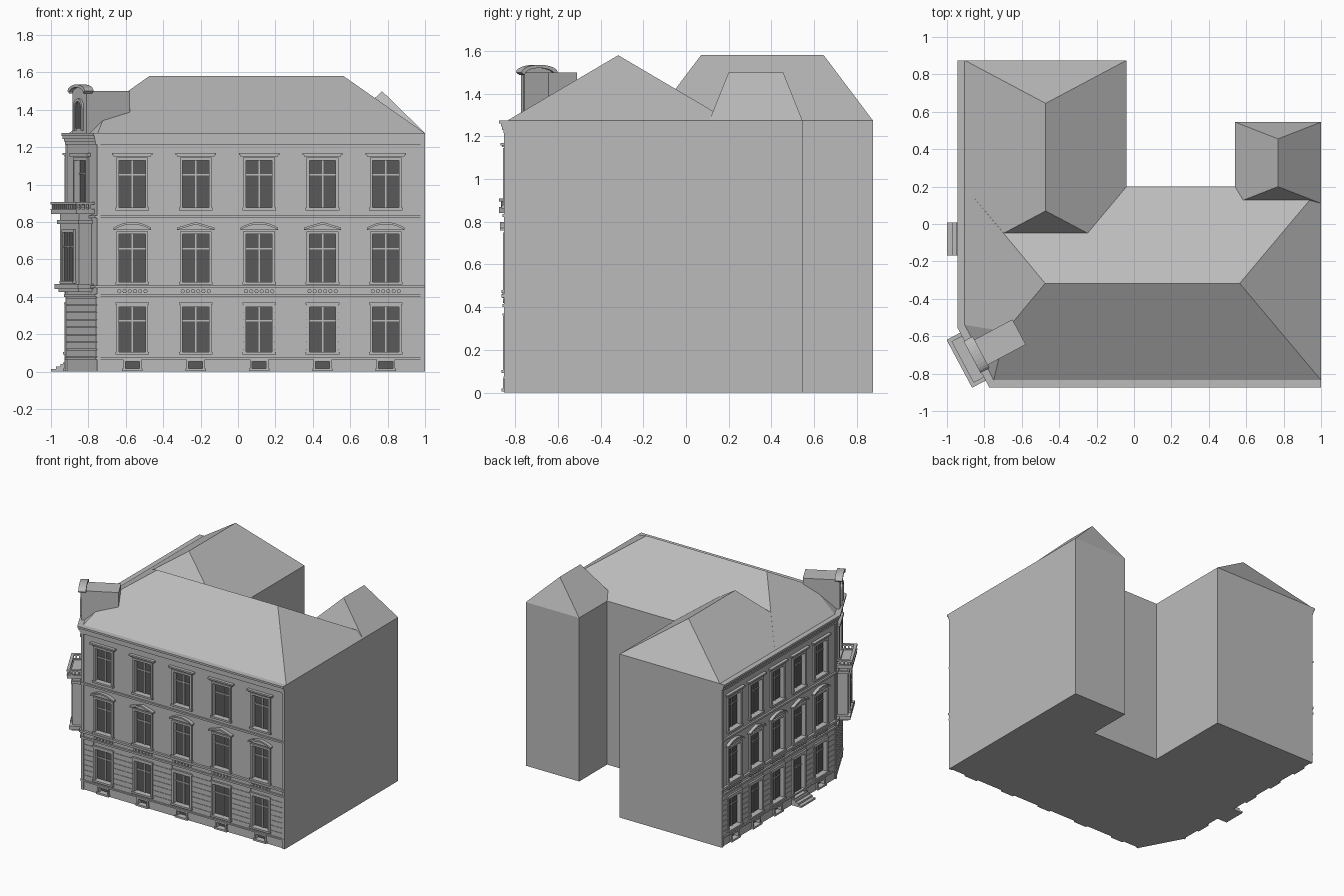
import bpy, bmesh, math
from mathutils import Vector

if "Cube" in bpy.data.objects:
    bpy.data.objects.remove(bpy.data.objects["Cube"])


def material(name, v):
    m = bpy.data.materials.new(name)
    m.diffuse_color = (v, v, v, 1)
    m.use_nodes = True
    m.node_tree.nodes["Principled BSDF"].inputs["Base Color"].default_value = m.diffuse_color
    return m


STONE = material("stone_grey", 0.5)
GLASS = material("dark_glass", 0.1)
parts = {}          # part name -> bmesh that gathers its pieces


def prism(name, bottom, top):
    """Closed solid between two matching loops of points."""
    bm = parts.setdefault(name, bmesh.new())
    a = [bm.verts.new(p) for p in bottom]
    b = [bm.verts.new(p) for p in top]
    n = len(a)
    bm.faces.new(a)
    bm.faces.new(b[::-1])
    for i in range(n):
        bm.faces.new((a[i], b[i], b[(i + 1) % n], a[(i + 1) % n]))


class Facade:
    """Wall frame: u runs along the wall, d points outward, z is up."""
    def __init__(self, origin, u, n):
        self.o, self.u, self.n = Vector(origin), Vector(u).normalized(), Vector(n).normalized()

    def p(self, u, d, z):
        return self.o + self.u * u + self.n * d + Vector((0, 0, z))

    def shape(self, name, pts, d0, d1):
        prism(name, [self.p(u, d0, z) for u, z in pts], [self.p(u, d1, z) for u, z in pts])

    def box(self, name, u0, u1, z0, z1, d0, d1):
        self.shape(name, [(u0, z0), (u1, z0), (u1, z1), (u0, z1)], d0, d1)


B, C = Vector((-0.755, -0.845, 0)), Vector((-0.915, -0.545, 0))
front = Facade((0, -0.845, 0), (1, 0, 0), (0, -1, 0))
left = Facade((-0.915, 0, 0), (0, 1, 0), (-1, 0, 0))
corner = Facade((B + C) / 2, B - C, (-0.3, -0.16, 0))
HALF = (B - C).length / 2
FRONT_U = [-0.565, -0.226, 0.113, 0.452, 0.79]
LEFT_U = [-0.345, -0.08, 0.185, 0.45, 0.715]
DOOR_U = -0.08


def belt(name, z0, z1, d):
    """Moulding that follows the three street walls with mitred corners."""
    def mitre(pt, n1, n2):
        return pt + (n1 + n2) * (d / (1 + n1.dot(n2)))
    outer = [Vector((1, -0.845 - d, 0)), mitre(B, front.n, corner.n),
             mitre(C, corner.n, left.n), Vector((-0.915 - d, 0.875, 0))]
    inner = [Vector((-0.905, 0.875, 0)), C + Vector((0.01, 0, 0)),
             B + Vector((0, 0.01, 0)), Vector((1, -0.835, 0))]
    loop = outer + inner
    prism(name, [q + Vector((0, 0, z0)) for q in loop], [q + Vector((0, 0, z1)) for q in loop])


def window(f, u, z0, z1, w=0.14, base=0.0, cut=True, bars=True, border=0.015):
    """Recessed pane with sash bars and a raised surround."""
    h = w / 2
    g = base - 0.028 if cut else base
    if cut:
        f.box("opening_cutter", u - h, u + h, z0, z1, base - 0.03, base + 0.05)
    f.box("window_glass", u - h, u + h, z0, z1, g - 0.004, g + 0.004)
    if bars:
        zt = z0 + (z1 - z0) * 0.7
        f.box("window_bars", u - 0.004, u + 0.004, z0, z1, g, g + 0.01)
        f.box("window_bars", u - h, u + h, zt - 0.004, zt + 0.004, g, g + 0.01)
    for s in (-1, 1):
        a, b = sorted((u + s * h, u + s * (h + border)))
        f.box("window_surrounds", a, b, z0, z1 + border, base - 0.002, base + 0.012)
    f.box("window_surrounds", u - h, u + h, z1, z1 + border, base - 0.002, base + 0.012)
    f.box("window_sills", u - h - border - 0.005, u + h + border + 0.005, z0 - 0.014, z0,
          base - 0.002, base + 0.02)


def pediment(f, u, z, arched, base=0.0, w=0.1):
    """Segmental or triangular hood over a window."""
    n = 10 if arched else 2
    rise = 0.03
    ts = [-1 + 2 * i / n for i in range(n + 1)]
    top = [(u + w * t, z + 0.013 + rise * ((1 - t * t) if arched else 1 - abs(t))) for t in ts]
    low = [(a, b - 0.012) for a, b in top]
    f.shape("window_hoods", top + low[::-1], base, base + 0.026)
    f.shape("window_hood_panels", low, base, base + 0.01)


# Street wall windows, three storeys
for f, us in ((front, FRONT_U), (left, LEFT_U)):
    for i, u in enumerate(us):
        if f is left and u == DOOR_U:
            window(f, u, 0.05, 0.345, 0.13)
        else:
            window(f, u, 0.105, 0.345)
            window(f, u, 0.018, 0.055, 0.075, bars=False, border=0.012)
        f.box("window_keystrip", u - 0.09, u + 0.09, 0.36, 0.37, 0, 0.014)
        window(f, u, 0.48, 0.735)
        pediment(f, u, 0.757, i % 2 == 0)
        window(f, u, 0.877, 1.13)
        f.box("upper_window_hoods", u - 0.1, u + 0.1, 1.15, 1.158, 0, 0.016)
        f.box("upper_window_hoods", u - 0.108, u + 0.108, 1.158, 1.17, 0, 0.024)
        # Row of round ornaments under the first-floor sill
        for k in range(6):
            c = u - 0.07 + 0.028 * k
            f.shape("round_ornaments", [(c + 0.011 * math.cos(j * math.pi / 4),
                    0.43 + 0.011 * math.sin(j * math.pi / 4)) for j in range(8)], 0, 0.012)

# Rusticated courses between ground-floor openings
for f, us, lo, hi in ((front, FRONT_U, -0.755, 1), (left, LEFT_U, -0.545, 0.875),
                      (corner, [], -HALF, HALF)):
    edges = [lo] + [e for u in us for e in (u - 0.086, u + 0.086)] + [hi]
    for a, b in zip(edges[::2], edges[1::2]):
        for k in range(8):
            z = 0.08 + k * 0.04
            f.box("rusticated_courses", a, b, z, z + 0.035, -0.002, 0.004)

# Corner pilaster strips
for f, a, b in ((front, -0.755, -0.735), (front, 0.975, 1), (left, -0.545, -0.525),
                (left, 0.855, 0.875)):
    f.box("pilaster_strips", a, b, 0, 1.26, -0.002, 0.008)

# Continuous belts and the stepped main cornice
for z0, z1, d in ((0.065, 0.076, 0.01), (0.40, 0.414, 0.014), (0.446, 0.462, 0.018),
                  (0.822, 0.836, 0.014), (1.215, 1.23, 0.01), (1.23, 1.245, 0.016),
                  (1.245, 1.26, 0.022), (1.26, 1.275, 0.03)):
    belt("cornice" if z0 > 1.2 else "belt_courses", z0, z1, d)

# Entrance steps
for k in range(3):
    left.box("entrance_steps", DOOR_U - 0.088, DOOR_U + 0.088, 0.014 * k, 0.014 * (k + 1),
             0, 0.085 - 0.026 * k)

# Corner oriel with a balcony on top
corner.box("oriel_base", -0.115, 0.115, 0.425, 0.442, 0, 0.08)
corner.box("oriel_base", -0.135, 0.135, 0.442, 0.468, 0, 0.095)
corner.box("oriel", -0.11, 0.11, 0.468, 0.845, -0.01, 0.075)
window(corner, 0, 0.485, 0.745, 0.11, base=0.075, cut=False)
corner.box("oriel_cornice", -0.12, 0.12, 0.79, 0.81, 0, 0.085)
corner.box("balcony_floor", -0.145, 0.145, 0.842, 0.864, 0, 0.11)
for z0, z1 in ((0.864, 0.87), (0.895, 0.908)):
    corner.box("balcony_rail", -0.145, 0.145, z0, z1, 0.09, 0.112)
    for s in (-0.145, 0.123):
        corner.box("balcony_rail", s, s + 0.022, z0, z1, 0, 0.09)
for k in range(13):
    c = -0.134 + 0.268 * k / 12
    corner.box("balcony_balusters", c - 0.005, c + 0.005, 0.868, 0.897, 0.096, 0.106)
for s in (-0.134, 0.134):
    for k in range(3):
        corner.box("balcony_balusters", s - 0.005, s + 0.005, 0.868, 0.897,
                   0.02 + 0.026 * k, 0.03 + 0.026 * k)
window(corner, 0, 0.89, 1.13, 0.13)
corner.box("upper_window_hoods", -0.1, 0.1, 1.15, 1.17, 0, 0.022)


# Dormer with an arched front
def arch(w, spring, rise, z0, n=12):
    return [(-w, z0), (w, z0)] + [(w * math.cos(math.pi * i / n),
            spring + rise * math.sin(math.pi * i / n)) for i in range(n + 1)]


corner.box("dormer", -0.076, 0.076, 1.27, 1.5, -0.25, 0.0)
corner.shape("dormer_front", arch(0.08, 1.485, 0.035, 1.27), -0.01, 0.015)
corner.shape("dormer_glass", arch(0.035, 1.41, 0.035, 1.30), 0.01, 0.019)
ring = arch(0.096, 1.5, 0.035, 1.3)[2:] + arch(0.08, 1.488, 0.032, 1.3)[2:][::-1]
corner.shape("dormer_hood", ring, -0.02, 0.035)
ring = arch(0.05, 1.41, 0.05, 1.3)[2:] + arch(0.035, 1.41, 0.035, 1.3)[2:][::-1]
corner.shape("dormer_window_arch", ring, 0.01, 0.027)
for s in (-1, 1):
    a, b = sorted((s * 0.035, s * 0.05))
    corner.box("dormer_window_arch", a, b, 1.29, 1.41, 0.01, 0.027)

# Building body
plan = [(1, -0.845), B.xy, C.xy, (-0.915, 0.875), (-0.04, 0.875), (-0.04, 0.2),
        (0.54, 0.2), (0.54, 0.545), (1, 0.545)]
prism("walls", [(x, y, 0) for x, y in plan], [(x, y, 1.275) for x, y in plan])


def hip_roof(name, x0, x1, y0, y1, r0, r1, z, along_x):
    """Hipped roof on a rectangle with its ridge from r0 to r1."""
    bm = parts.setdefault(name, bmesh.new())
    v = [bm.verts.new((x, y, 1.275)) for x, y in ((x0, y0), (x1, y0), (x1, y1), (x0, y1))]
    mx, my = (x0 + x1) / 2, (y0 + y1) / 2
    a, b = [bm.verts.new((r, my, z) if along_x else (mx, r, z)) for r in (r0, r1)]
    if not along_x:
        v = v[1:] + v[:1]       # start on the corner left of the ridge
    for f in ((v[0], v[1], b, a), (v[1], v[2], b), (v[2], v[3], a, b), (v[3], v[0], a), v):
        bm.faces.new(f)
    return bm


main = hip_roof("main_roof", -0.905, 1, -0.835, 0.2, -0.475, 0.565, 1.58, True)
hip_roof("left_wing_roof", -0.905, -0.04, -0.16, 0.875, 0.07, 0.645, 1.58, False)
hip_roof("right_wing_roof", 0.54, 1, 0.11, 0.545, 0.2, 0.455, 1.5, False)
# Slice the main roof above the cut street corner
p0, p1, p2 = Vector((-0.905, -0.54, 1.275)), Vector((-0.75, -0.835, 1.275)), Vector((-0.69, -0.573, 1.428))
no = (p1 - p0).cross(p2 - p0)
no = no if no.z > 0 else -no
cut = bmesh.ops.bisect_plane(main, geom=main.verts[:] + main.edges[:] + main.faces[:],
                             plane_co=p0, plane_no=no, clear_outer=True)
bmesh.ops.holes_fill(main, edges=[e for e in main.edges if e.is_boundary])

# Turn the gathered parts into objects
objs = {}
for name, bm in parts.items():
    bmesh.ops.recalc_face_normals(bm, faces=bm.faces[:])
    me = bpy.data.meshes.new(name)
    bm.to_mesh(me)
    bm.free()
    me.materials.append(GLASS if "glass" in name else STONE)
    objs[name] = bpy.data.objects.new(name, me)
    bpy.context.collection.objects.link(objs[name])

# Cut the window and door recesses
cutter = objs["opening_cutter"]
cutter.hide_render = True
mod = objs["walls"].modifiers.new("openings", "BOOLEAN")
mod.operation, mod.solver, mod.object = "DIFFERENCE", "EXACT", cutter
bpy.context.view_layer.objects.active = objs["walls"]
bpy.ops.object.modifier_apply(modifier=mod.name)
bpy.data.objects.remove(cutter)
